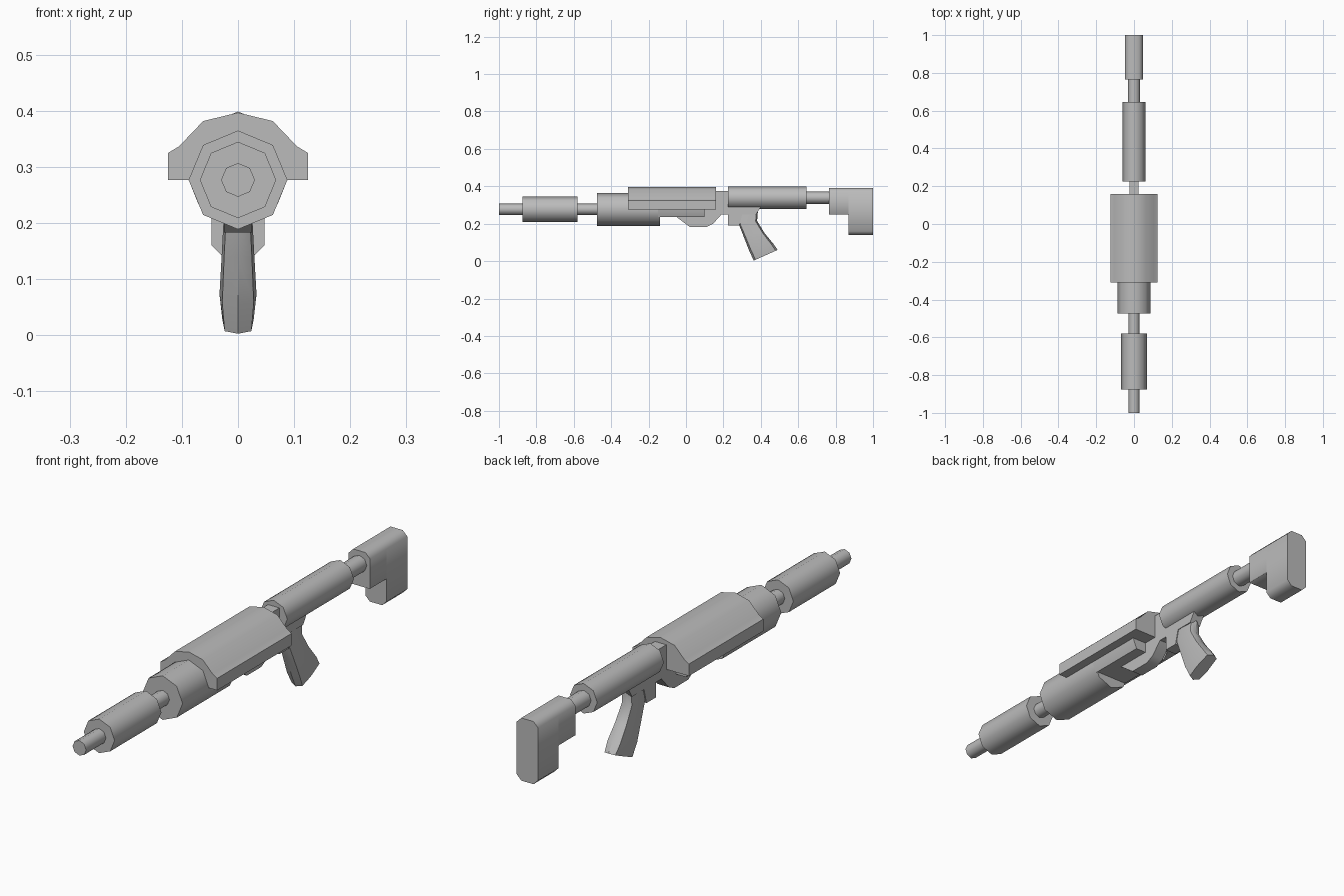
import bpy, bmesh, math

default = bpy.data.objects.get("Cube")
if default:
    bpy.data.objects.remove(default, do_unlink=True)

GREY = (0.5, 0.5, 0.5, 1.0)
grey = bpy.data.materials.new("plain grey")
grey.use_nodes = True
grey.diffuse_color = GREY
grey.node_tree.nodes["Principled BSDF"].inputs["Base Color"].default_value = GREY


def loft(name, rings, angle=50):
    """Skin a series of equal-sized rings of points and cap both ends."""
    bm = bmesh.new()
    loops = [[bm.verts.new(p) for p in ring] for ring in rings]
    n = len(loops[0])
    for a, b in zip(loops, loops[1:]):
        for i in range(n):
            j = (i + 1) % n
            bm.faces.new((a[i], a[j], b[j], b[i]))
    bm.faces.new(loops[0])
    bm.faces.new(loops[-1])
    bmesh.ops.recalc_face_normals(bm, faces=bm.faces)
    mesh = bpy.data.meshes.new(name)
    bm.to_mesh(mesh)
    bm.free()
    mesh.materials.append(grey)
    obj = bpy.data.objects.new(name, mesh)
    bpy.context.collection.objects.link(obj)
    bpy.ops.object.select_all(action='DESELECT')
    obj.select_set(True)
    bpy.context.view_layer.objects.active = obj
    bpy.ops.object.shade_smooth_by_angle(angle=math.radians(angle))
    return obj


def along_y(name, profile, y0, y1):
    """Extrude an (x, z) profile lengthwise."""
    return loft(name, [[(x, y, z) for x, z in profile] for y in (y0, y1)])


def mirrored(half):
    """Complete a right-hand half profile across x = 0."""
    return half + [(-x, z) for x, z in reversed(half) if x > 0]


def tube(name, radius, z, y0, y1):
    ring = [(radius * math.sin(i * math.pi / 4), z + radius * math.cos(i * math.pi / 4))
            for i in range(8)]
    return along_y(name, ring, y0, y1)


def slab(name, profile, half_width):
    """Extrude a (y, z) side profile across the width."""
    return loft(name, [[(x, y, z) for y, z in profile] for x in (-half_width, half_width)], 30)


# Barrel line and rear tubes
AXIS, REAR_AXIS = 0.277, 0.339
tube("barrel", 0.03, AXIS, -1.0, -0.4)
tube("muzzle_sleeve", 0.068, AXIS, -0.875, -0.58)
tube("handguard", 0.088, AXIS, -0.475, -0.14)
tube("rear_tube", 0.06, REAR_AXIS, 0.225, 0.645)
tube("stock_rod", 0.033, REAR_AXIS, 0.6, 0.8)

# Upper cover and the body underneath it
along_y("upper_cover", mirrored([(0, 0.397), (0.062, 0.382), (0.105, 0.337),
                                 (0.125, 0.325), (0.125, AXIS)]), -0.31, 0.16)
along_y("lower_body", mirrored([(0.088, 0.285), (0.088, AXIS), (0.071, 0.235)]), -0.15, 0.10)

# Central frame with the underside hump and trigger block
slab("frame", [(-0.05, 0.375), (-0.05, 0.235), (0.02, 0.183), (0.11, 0.183),
               (0.145, 0.2), (0.19, 0.25), (0.225, 0.25), (0.225, 0.19),
               (0.285, 0.19), (0.3, 0.25), (0.375, 0.25), (0.4, 0.29),
               (0.23, 0.3), (0.23, 0.375)], 0.025)

# Grip: sections given as front (y, z), back (y, z), half width
grip_sections = [
    ((0.265, 0.26), (0.385, 0.275), 0.022),
    ((0.285, 0.19), (0.38, 0.215), 0.026),
    ((0.305, 0.14), (0.42, 0.15), 0.029),
    ((0.338, 0.055), (0.465, 0.095), 0.033),
    ((0.362, 0.003), (0.49, 0.06), 0.028),
]


def grip_ring(front, back, width):
    half = [(0, 0), (0.85, 0.08), (1, 0.45), (0.85, 0.92), (0, 1)]
    ring = half + [(-w, t) for w, t in half[-2:0:-1]]
    return [(w * width, front[0] + t * (back[0] - front[0]),
             front[1] + t * (back[1] - front[1])) for w, t in ring]


loft("grip", [grip_ring(*s) for s in grip_sections], 40)

# Shoulder stock: short front block and tall butt
def stock_profile(bottom, chamfer):
    return mirrored([(0.027, 0.39), (0.047, 0.37), (0.047, bottom + chamfer),
                     (0.047 - chamfer, bottom)])


along_y("stock_front", stock_profile(0.25, 0.001), 0.765, 0.87)
along_y("stock_butt", stock_profile(0.14, 0.02), 0.87, 1.0)
